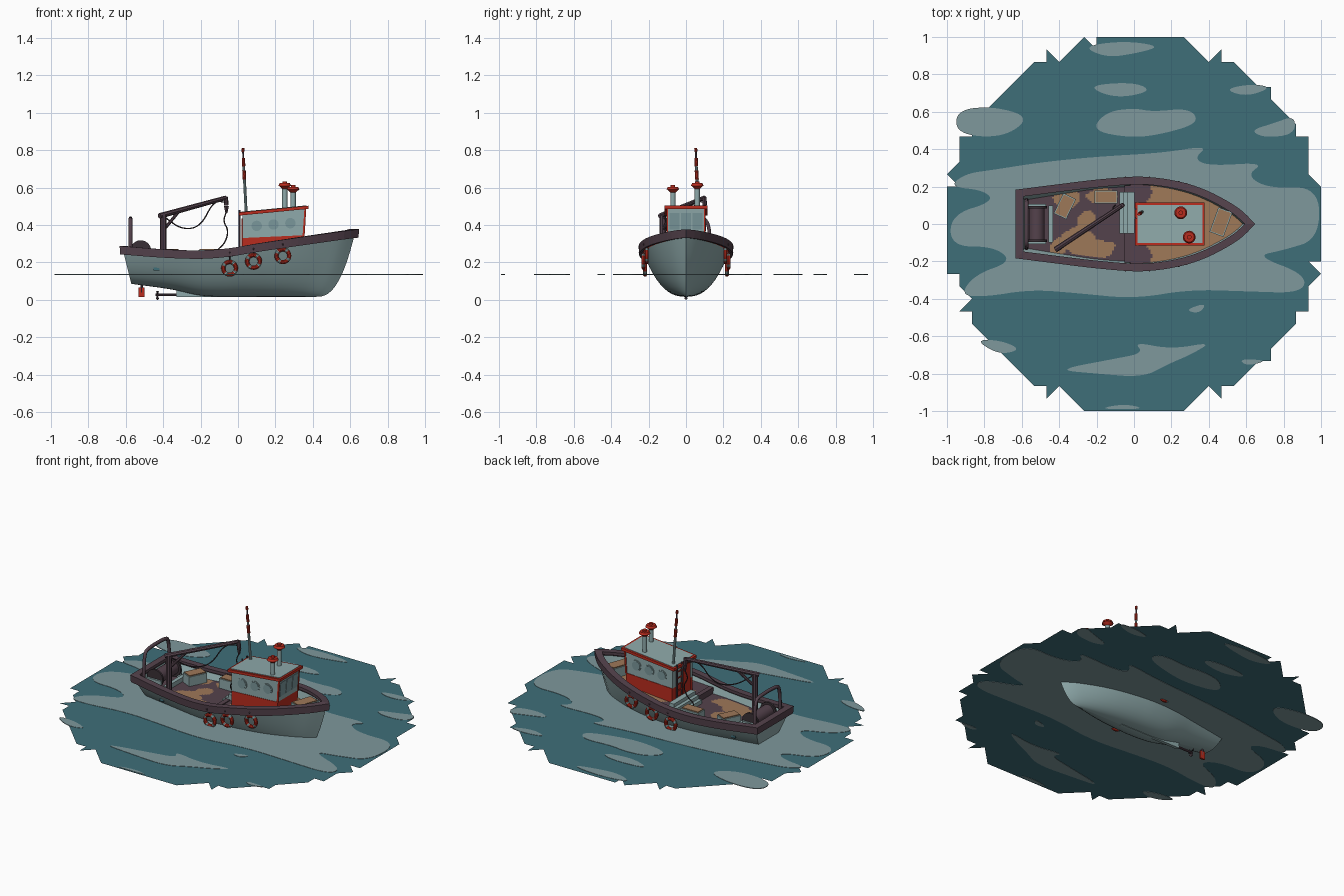
import bpy, bmesh, math
from mathutils import Vector, Matrix

if "Cube" in bpy.data.objects:
    bpy.data.objects.remove(bpy.data.objects["Cube"])

def mat(name, r, g, b):
    m = bpy.data.materials.new(name)
    lin = lambda c: (c / 255 / 12.92) if c < 10 else ((c / 255 + .055) / 1.055) ** 2.4
    m.diffuse_color = (lin(r), lin(g), lin(b), 1)
    m.use_nodes = True
    m.node_tree.nodes["Principled BSDF"].inputs["Base Color"].default_value = m.diffuse_color
    return m

WATER, FOAM = mat("water_teal", 62, 110, 121), mat("foam_grey", 126, 152, 156)
PALE, RED = mat("pale_paint", 143, 170, 171), mat("red_paint", 186, 44, 30)
DARK, TAN = mat("dark_plum", 84, 66, 76), mat("deck_tan", 158, 120, 88)
GLASS, BLACK = mat("window_grey", 122, 151, 155), mat("dark_metal", 58, 48, 54)

def obj(name, verts, faces, mats, idx=None, smooth=False, normals=True):
    me = bpy.data.meshes.new(name)
    me.from_pydata([tuple(v) for v in verts], [], faces)
    for m in (mats if isinstance(mats, list) else [mats]):
        me.materials.append(m)
    if idx:
        me.polygons.foreach_set("material_index", idx)
    if normals:
        bm = bmesh.new(); bm.from_mesh(me)
        bmesh.ops.recalc_face_normals(bm, faces=bm.faces)
        bm.to_mesh(me); bm.free()
    o = bpy.data.objects.new(name, me)
    bpy.context.collection.objects.link(o)
    if smooth:
        bpy.ops.object.select_all(action='DESELECT')
        o.select_set(True); bpy.context.view_layer.objects.active = o
        bpy.ops.object.shade_smooth_by_angle(angle=math.radians(35))
    return o

def extrude(name, a, d, m):
    """Prism from the 3D polygon a moved along d."""
    n, d = len(a), Vector(d)
    v = [Vector(p) for p in a]
    f = [tuple(range(n)), tuple(range(n, 2 * n))] + [(i, (i + 1) % n, n + (i + 1) % n, n + i) for i in range(n)]
    return obj(name, v + [p + d for p in v], f, m)

def box(name, c, s, m, rot=0):
    x, y, z = [k / 2 for k in s]
    o = extrude(name, [(-x, -y, -z), (x, -y, -z), (x, y, -z), (-x, y, -z)], (0, 0, 2 * z), m)
    o.location, o.rotation_euler.z = c, rot
    return o

def prism_xz(name, pts, y0, y1, m):
    return extrude(name, [(x, y0, z) for x, z in pts], (0, y1 - y0, 0), m)

def rod(name, a, b, r, m, r2=None, n=16):
    a, b = Vector(a), Vector(b)
    q = (b - a).to_track_quat('Z', 'Y')
    ring = lambda c, k: [c + q @ Vector((k * math.cos(t * math.tau / n), k * math.sin(t * math.tau / n), 0)) for t in range(n)]
    f = [tuple(range(n)), tuple(range(n, 2 * n))] + [(i, (i + 1) % n, n + (i + 1) % n, n + i) for i in range(n)]
    return obj(name, ring(a, r) + ring(b, r if r2 is None else r2), f, m, smooth=True)

def tube(name, pts, r, m):
    cu = bpy.data.curves.new(name, 'CURVE')
    cu.dimensions, cu.bevel_depth, cu.bevel_resolution, cu.use_fill_caps = '3D', r, 1, True
    sp = cu.splines.new('POLY'); sp.points.add(len(pts) - 1)
    for p, c in zip(sp.points, pts):
        p.co = (*c, 1)
    t = bpy.data.objects.new(name, cu)
    bpy.context.collection.objects.link(t)
    bpy.context.view_layer.update()
    me = bpy.data.meshes.new_from_object(t)
    bpy.data.objects.remove(t)
    me.materials.clear(); me.materials.append(m)
    o = bpy.data.objects.new(name, me)
    bpy.context.collection.objects.link(o)
    return o

def chaikin(p, n=3, closed=True):
    p = [Vector(q) for q in p]
    for _ in range(n):
        q = [] if closed else [p[0]]
        for a, b in zip(p, p[1:] + ([p[0]] if closed else [])):
            q += [a * .75 + b * .25, a * .25 + b * .75]
        p = q if closed else q + [p[-1]]
    return p

def table(t, x):
    """Smooth interpolation through the (x, value) points."""
    x = min(max(x, t[0][0]), t[-1][0])
    i = next(k for k in range(len(t) - 1) if x <= t[k + 1][0])
    sl = lambda k: (t[min(k + 1, len(t) - 1)][1] - t[max(k - 1, 0)][1]) / (t[min(k + 1, len(t) - 1)][0] - t[max(k - 1, 0)][0])
    h = t[i + 1][0] - t[i][0]; u = (x - t[i][0]) / h
    return ((2*u**3 - 3*u*u + 1) * t[i][1] + (u**3 - 2*u*u + u) * h * sl(i)
            + (3*u*u - 2*u**3) * t[i + 1][1] + (u**3 - u*u) * h * sl(i + 1))

# Water: jagged sheet on a 1/15 grid, with foam plates
ZW = .135
RIM = [(-3,15),(4,15),(6,13),(7,14),(7,13),(8,13),(10,11),(11,11),(11,10),(13,8),(13,7),(14,7),(14,4),(15,3),(15,-3),
       (14,-3),(15,-4),(14,-5),(14,-7),(13,-7),(13,-8),(11,-10),(11,-11),(10,-11),(8,-13),(7,-13),(7,-14),(6,-13),
       (4,-15),(-4,-15),(-6,-13),(-7,-14),(-7,-13),(-8,-13),(-13,-8),(-13,-7),(-14,-7),(-13,-6),(-14,-5),(-14,-4),
       (-15,-4),(-15,3),(-14,3),(-15,4),(-14,5),(-14,7),(-13,7),(-13,8),(-8,13),(-7,13),(-7,14),(-6,13),(-4,15),(-3,14)]
obj("water", [(x / 15, y / 15, ZW) for x, y in RIM], [tuple(range(len(RIM)))[::-1]], WATER, normals=False)
WAKE = [(-.99,.2),(-.9,.27),(-.75,.29),(-.5,.33),(-.2,.36),(.15,.38),(.4,.42),(.32,.35),(.4,.31),(.7,.33),(.6,.26),
        (.72,.19),(.99,.2),(.99,-.08),(.8,-.14),(.65,-.17),(.92,-.27),(.9,-.37),(.6,-.36),(.3,-.35),(0,-.4),(-.3,-.37),
        (-.55,-.35),(-.8,-.39),(-.93,-.38),(-.85,-.27),(-.65,-.2),(-.75,-.12),(-.98,-.12),(-.98,.05),(-.75,.12),(-.8,.18)]
PATCHES = [WAKE, [(-.23,.5),(-.15,.6),(0,.62),(.1,.6),(.3,.62),(.35,.54),(.15,.48),(-.02,.46)],
           [(-.95,.61),(-.75,.63),(-.55,.57),(-.7,.46),(-.95,.48)], [(-.28,.95),(-.05,.98),(.15,.95),(0,.91),(-.15,.89)],
           [(-.26,.74),(0,.76),(.1,.71),(-.1,.67)], [(.48,.72),(.63,.75),(.74,.73),(.6,.68)],
           [(.62,.5),(.75,.54),(.86,.58),(.86,.48),(.7,.46)], [(.27,-.46),(.39,-.42),(.35,-.48)],
           [(-.42,-.78),(-.1,-.72),(.05,-.69),(0,-.63),(.2,-.67),(.42,-.63),(.3,-.7),(.18,-.75),(.05,-.82),(-.2,-.8)],
           [(-.85,-.62),(-.72,-.62),(-.6,-.67),(-.72,-.7)], [(.56,-.72),(.72,-.73),(.6,-.76)], [(-.2,-.99),(-.05,-.96),(.07,-.99)]]
for i, p in enumerate(PATCHES):
    extrude(f"foam_{i}", [(q.x, q.y, ZW - .002) for q in chaikin(p)], (0, 0, .004), FOAM)

# Hull: lofted from plan width, sheer and keel tables
HALF = [(-.62,.172),(-.4,.2),(-.2,.224),(0,.24),(.1,.236),(.2,.222),(.3,.198),(.4,.16),(.5,.107),(.57,.06),(.63,0)]
SHEER = [(-.62,.285),(-.4,.268),(-.2,.262),(-.05,.273),(.1,.298),(.3,.328),(.5,.357),(.63,.375)]
KEEL = [(-.62,.085),(-.35,.055),(-.15,.022),(.1,.016),(.63,.016)]
sx = lambda s: -.62 + 1.25 * s
sheer = lambda s: table(SHEER, sx(s))
keel = lambda s: table(KEEL, sx(s))

def hull_pt(s, z):
    v = max(0, (z - keel(s)) / (sheer(s) - keel(s)))
    x0, x1 = -.57 - .05 * v, .42 + .21 * v ** .4
    return Vector((x0 + (x1 - x0) * s, max(0, table(HALF, sx(s))) * v ** .4, z))

N = 44
rows = [0, .01, .035, .08, .15, .25, .38, .55, .75, 1]
verts, faces, idx = [], [], []
for i in range(N + 1):
    s = i / N
    zr, zs = sheer(s) - .09 - .035 * s * s, sheer(s)
    zz = [keel(s) + (zr - keel(s)) * k for k in rows] + [zs - .043, zs]
    half = [hull_pt(s, z) for z in zz]
    verts += [Vector((p.x, -p.y, p.z)) for p in reversed(half)] + half
R = len(rows) + 2
W = 2 * R
for j in range(W - 1):
    h = j - R if j >= R else R - 2 - j
    k = 0 if h < R - 3 else h - (R - 3)
    for i in range(N):
        faces.append((i*W + j, i*W + j + 1, (i+1)*W + j + 1, (i+1)*W + j)); idx.append(k)
    if j < R - 1:   # transom strip
        faces.append((j, j + 1, W - 2 - j, W - 1 - j)); idx.append(k)
obj("hull", verts, faces, [PALE, RED, DARK], idx, smooth=True)
prism_xz("keel_skeg", [(-.33,.016),(.1,.014),(.1,.04),(-.33,.07)], -.01, .01, PALE)

# Gunwale rail: closed sweep around the sheer
path = [hull_pt(i / 36, sheer(i / 36)) for i in range(37)]
path = [Vector((p.x, -p.y, p.z)) for p in path] + path[-2::-1]
def offset(d):
    out = []
    for i, p in enumerate(path):
        a, b = (p - path[i - 1]).xy.normalized(), (path[(i + 1) % len(path)] - p).xy.normalized()
        na, nb = Vector((a.y, -a.x)), Vector((b.y, -b.x))
        m = (na + nb).normalized()
        m *= d / max(.5, m.dot(na))
        out.append(Vector((p.x + m.x, p.y + m.y, p.z)))
    return out
prof = [(.013, .002), (-.028, .002), (-.028, -.016), (-.004, -.043), (.01, -.043)]
rings = [[p + Vector((0, 0, dz)) for p in offset(d)] for d, dz in prof]
n, m = len(path), len(prof)
obj("gunwale_rail", [p for r in rings for p in r],
    [(k*n + i, k*n + (i+1) % n, (k+1) % m * n + (i+1) % n, (k+1) % m * n + i) for k in range(m) for i in range(n)], DARK)

# Deck with worn patches, and pale inner bulwark
deck_z = lambda x: .205 if x < -.02 else .238 + .08 * x
def inner(s, z):
    p = hull_pt(s, z)
    return Vector((p.x * .975, max(0, p.y - .012), z))
ellipses = [(-.36,.13,.07,.05), (-.3,-.09,.09,.07), (-.2,-.13,.1,.05), (-.17,.15,.09,.04), (-.25,.02,.05,.05), (-.4,-.12,.05,.05)]
def is_tan(x, y):
    wob = .25 * math.sin(47 * x + 3) * math.cos(39 * y)
    if x > .01:
        return not ((x - .04) ** 2 / .05 ** 2 + (abs(y) - .17) ** 2 / .06 ** 2 < 1 + wob)
    return any(((x - a) / c) ** 2 + ((y - b) / d) ** 2 < 1 + wob for a, b, c, d in ellipses)
verts, faces, idx, wall = [], [], [], []
D, C = 110, 36
for i in range(D + 1):
    s = i / D
    p = inner(s, deck_z(sx(s))); q = inner(s, sheer(s) - .01)
    verts += [(p.x, p.y * (2 * j / C - 1), p.z) for j in range(C + 1)]
    wall += [p, q, Vector((p.x, -p.y, p.z)), Vector((q.x, -q.y, q.z))]
for i in range(D):
    for j in range(C):
        f = [i*(C+1) + j, (i+1)*(C+1) + j, (i+1)*(C+1) + j + 1, i*(C+1) + j + 1]
        faces.append(tuple(f))
        idx.append(1 if is_tan(sum(verts[k][0] for k in f) / 4, sum(verts[k][1] for k in f) / 4) else 0)
obj("deck", verts, faces, [DARK, TAN], idx, normals=False)
obj("inner_bulwark", wall, [(4*i + a, 4*i + a + 1, 4*i + a + 5, 4*i + a + 4) for i in range(D) for a in (0, 2)] + [(0, 1, 3, 2)], PALE)
box("deck_break_beam", (-.035, 0, .222), (.03, .41, .04), DARK)
for i in range(3):
    box(f"deck_step_{i}", (-.06 + .022 * i, .06, .215 + .012 * i), (.035, .22, .03 + .02 * i), PALE)

# Wheelhouse
prism_xz("wheelhouse_base", [(.025,.2),(.025,.33),(.352,.345),(.345,.2)], -.103, .103, RED)
prism_xz("wheelhouse_upper", [(.025,.33),(.025,.456),(.362,.49),(.352,.345)], -.1, .1, PALE)
prism_xz("roof", [(.005,.45),(.005,.467),(.378,.503),(.378,.486)], -.115, .115, RED)
prism_xz("roof_panel", [(.018,.465),(.018,.471),(.365,.5045),(.365,.499)], -.102, .102, PALE)
for sy in (-1, 1):
    for i, x in enumerate((.1, .19, .28)):
        z = .395 + .08 * (x - .1)
        rod(f"porthole_rim_{sy}_{i}", (x, sy*.098, z), (x, sy*.104, z), .034, PALE, n=24)
        rod(f"porthole_glass_{sy}_{i}", (x, sy*.1, z), (x, sy*.106, z), .028, GLASS, n=24)
    prism_xz(f"corner_trim_{sy}", [(.345,.34),(.355,.485),(.365,.487),(.356,.34)], sy*.096, sy*.104, RED)
for i in (-1, 0, 1):
    prism_xz(f"front_window_{i}", [(.354,.375),(.361,.465),(.364,.465),(.357,.375)], i*.062 - .026, i*.062 + .026, GLASS)
box("aft_door", (.023, -.04, .34), (.006, .07, .19), RED)
for y in (.03, .08):
    rod(f"ladder_rail_{y}", (.008, y, .24), (.008, y, .48), .005, DARK, n=8)
for i in range(5):
    rod(f"ladder_rung_{i}", (.008, .03, .27 + .04*i), (.008, .08, .27 + .04*i), .004, RED, n=8)

# Funnels and aerial
for i, (x, y, z) in enumerate([(.25, .06, .615), (.295, -.07, .595)]):
    rod(f"funnel_{i}", (x, y, .47), (x, y, z), .014, PALE)
    rod(f"funnel_collar_{i}", (x, y, z - .022), (x, y, z - .006), .014, RED, .031, 20)
    rod(f"funnel_cap_{i}", (x, y, z - .006), (x, y, z + .008), .034, RED, .027, 20)
    rod(f"funnel_knob_{i}", (x, y, z + .008), (x, y, z + .018), .012, RED)
A, B = Vector((.045, .066, .44)), Vector((.026, .052, .81))
for i, (a, b, r, c) in enumerate([(0,.55,.008,PALE),(.55,.68,.01,RED),(.68,.74,.007,PALE),(.74,.86,.009,RED),(.86,.95,.005,DARK),(.95,1,.008,RED)]):
    rod(f"aerial_{i}", A.lerp(B, a), A.lerp(B, b), r, c, n=10)

# Loading boom with hook and slack cable
rod("boom_post", (-.4, -.125, .2), (-.4, -.125, .455), .017, DARK, n=8)
rod("boom_arm", (-.42, -.137, .448), (-.065, .098, .545), .015, DARK, .012, 8)
rod("boom_brace", (-.4, -.125, .37), (-.32, -.072, .468), .009, DARK, n=8)
rod("boom_tip", (-.065, .098, .55), (-.063, .1, .505), .012, DARK, n=8)
rod("hook_block", (-.062, .1, .5), (-.062, .1, .465), .013, DARK, .006, 8)
tube("boom_cable", chaikin([(-.39,-.12,.44),(-.3,-.06,.375),(-.2,.01,.39),(-.13,.05,.53),(-.06,.1,.52)], 3, False), .0035, BLACK)
tube("hanging_rope", chaikin([(-.062,.1,.47),(-.08,.09,.42),(-.05,.1,.37),(-.07,.09,.3),(-.12,.08,.26),(-.1,.1,.207)], 3, False), .0035, BLACK)

# Stern arch and net drum
tube("stern_arch", chaikin([(-.575,-.13,.21),(-.575,-.125,.42),(-.575,-.07,.435),(-.575,.07,.435),(-.575,.125,.42),(-.575,.13,.21)], 2, False), .011, DARK)
rod("net_drum", (-.52, -.085, .262), (-.52, .085, .262), .042, DARK, n=24)
for y in (-.09, .09):
    rod(f"drum_flange_{y}", (-.52, y - .006, .262), (-.52, y + .006, .262), .056, BLACK, n=24)
    box(f"drum_stand_{y}", (-.52, y * 1.13, .23), (.1, .012, .06), PALE)
box("drum_tray", (-.445, 0, .218), (.025, .2, .03), PALE)

# Fish crates: pale sides, tan filling
for i, (x, y, sx_, sy_, r) in enumerate([(-.37,.095,.075,.12,-.45),(-.15,.145,.125,.07,0),(.465,.01,.08,.14,-.35)]):
    z = deck_z(x)
    box(f"crate_{i}", (x, y, z + .03), (sx_, sy_, .06), PALE, r)
    box(f"crate_top_{i}", (x, y, z + .062), (sx_ - .012, sy_ - .012, .008), TAN, r)

# Life rings on both sides, red with pale bands
for sy in (-1, 1):
    for i, (x, z) in enumerate([(-.045,.168),(.083,.205),(.24,.235)]):
        s = (x + .62) / 1.25
        y = sy * (hull_pt(s, z + .03).y + .012)
        v, f, k = [], [], []
        U, V = 32, 10
        for a in range(U):
            for b in range(V):
                ta, tb = a * math.tau / U, b * math.tau / V
                r = .034 + .011 * math.cos(tb)
                v.append((x + r * math.cos(ta), y + .011 * math.sin(tb), z + r * math.sin(ta)))
                f.append((a*V + b, (a+1) % U * V + b, (a+1) % U * V + (b+1) % V, a*V + (b+1) % V))
                k.append(1 if (a + 4) % 8 < 2 else 0)
        obj(f"life_ring_{sy}_{i}", v, f, [RED, PALE], k, smooth=True)
        top = hull_pt(s, sheer(s))
        rod(f"ring_rope_{sy}_{i}", (x, y, z + .04), (x, sy * (top.y + .014), top.z - .02), .004, DARK, n=6)
    p = hull_pt(.135, .165)
    box(f"scupper_{sy}", (p.x, sy * p.y, .165), (.03, .008, .015), WATER)

# Rudder and propeller
box("rudder", (-.515, 0, .04), (.032, .012, .05), RED)
rod("rudder_post", (-.515, 0, .04), (-.515, 0, .1), .007, DARK, n=8)
rod("propeller_shaft", (-.44, 0, .028), (-.3, 0, .028), .007, DARK, n=10)
for i in range(3):
    a = math.pi / 2 * 3 + i * math.tau / 3
    c, s = math.cos(a), math.sin(a)
    extrude(f"propeller_blade_{i}", [(-.434, 0, .028), (-.438, .022*c - .01*s, .028 + .022*s + .01*c),
            (-.434, .028*c, .028 + .028*s), (-.428, .022*c + .01*s, .028 + .022*s - .01*c)], (.005, 0, 0), BLACK)
